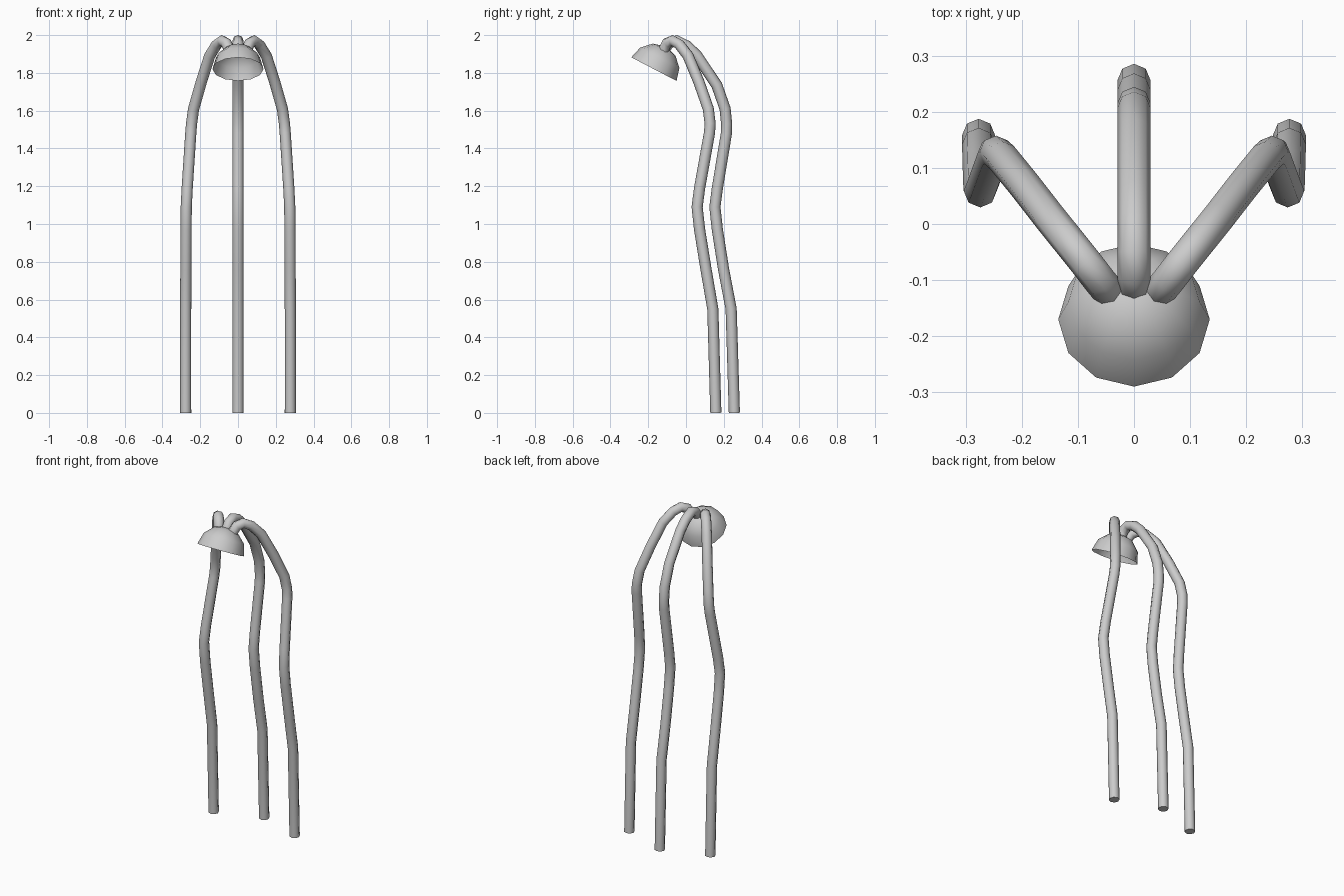
import bpy, bmesh, math
from mathutils import Matrix, Vector

if "Cube" in bpy.data.objects:
    bpy.data.objects.remove(bpy.data.objects["Cube"])

grey = bpy.data.materials.new("plain grey")
grey.diffuse_color = (0.6, 0.6, 0.6, 1)
grey.use_nodes = True
grey.node_tree.nodes["Principled BSDF"].inputs["Base Color"].default_value = grey.diffuse_color


def finish(obj, angle):
    bpy.ops.object.select_all(action='DESELECT')
    obj.select_set(True)
    bpy.context.view_layer.objects.active = obj
    if obj.type == 'CURVE':
        bpy.ops.object.convert(target='MESH')
        obj = bpy.context.object
    obj.data.materials.clear()
    obj.data.materials.append(grey)
    bpy.ops.object.shade_smooth_by_angle(angle=math.radians(angle))


def stem(name, points):
    # eight-sided bent tube with closed ends
    cu = bpy.data.curves.new(name, 'CURVE')
    cu.dimensions = '3D'
    cu.bevel_depth = 0.0295
    cu.bevel_resolution = 2
    cu.use_fill_caps = True
    sp = cu.splines.new('POLY')
    sp.points.add(len(points) - 1)
    for p, co in zip(sp.points, points):
        p.co = (*co, 1)
    obj = bpy.data.objects.new(name, cu)
    bpy.context.collection.objects.link(obj)
    finish(obj, 50)


# middle stem
stem("middle_stem", [(0, y, z) for y, z in [
    (.256, 0), (.239, .55), (.199, .76), (.166, .97), (.153, 1.09), (.166, 1.19),
    (.214, 1.48), (.215, 1.53), (.207, 1.61), (.163, 1.735), (.056, 1.894),
    (.004, 1.943), (-.05, 1.971), (-.09, 1.957), (-.112, 1.925), (-.115, 1.90)]])

# mirrored side stems
side = [(.277, .158, 0), (.277, .142, .55), (.276, .106, .76), (.275, .072, .97),
        (.274, .059, 1.09), (.269, .072, 1.19), (.25, .124, 1.48), (.246, .128, 1.53),
        (.235, .118, 1.61), (.195, .069, 1.75), (.15, .011, 1.89), (.113, -.035, 1.95),
        (.085, -.07, 1.971), (.062, -.10, 1.958), (.048, -.117, 1.925), (.044, -.122, 1.90)]
for s, label in ((1, "right"), (-1, "left")):
    stem(label + "_stem", [(s * x, y, z) for x, y, z in side])

# open twelve-sided dome hood, tilted to face forward and down
bm = bmesh.new()
R, N = 0.135, 12
rings = []
for lat in (0, 30, 60):
    a = math.radians(lat)
    rings.append([bm.verts.new((R * math.cos(a) * math.sin(2 * math.pi * i / N),
                                R * math.cos(a) * math.cos(2 * math.pi * i / N),
                                R * math.sin(a))) for i in range(N)])
pole = bm.verts.new((0, 0, R))
for i in range(N):
    j = (i + 1) % N
    for lo, hi in zip(rings, rings[1:]):
        bm.faces.new((lo[j], lo[i], hi[i], hi[j]))
    bm.faces.new((rings[-1][j], rings[-1][i], pole))
bm.transform(Matrix.Translation(Vector((0, -.17, 1.82))) @ Matrix.Rotation(math.radians(-27.5), 4, 'X'))
me = bpy.data.meshes.new("dome_hood")
bm.to_mesh(me)
bm.free()
hood = bpy.data.objects.new("dome_hood", me)
bpy.context.collection.objects.link(hood)
finish(hood, 50)
